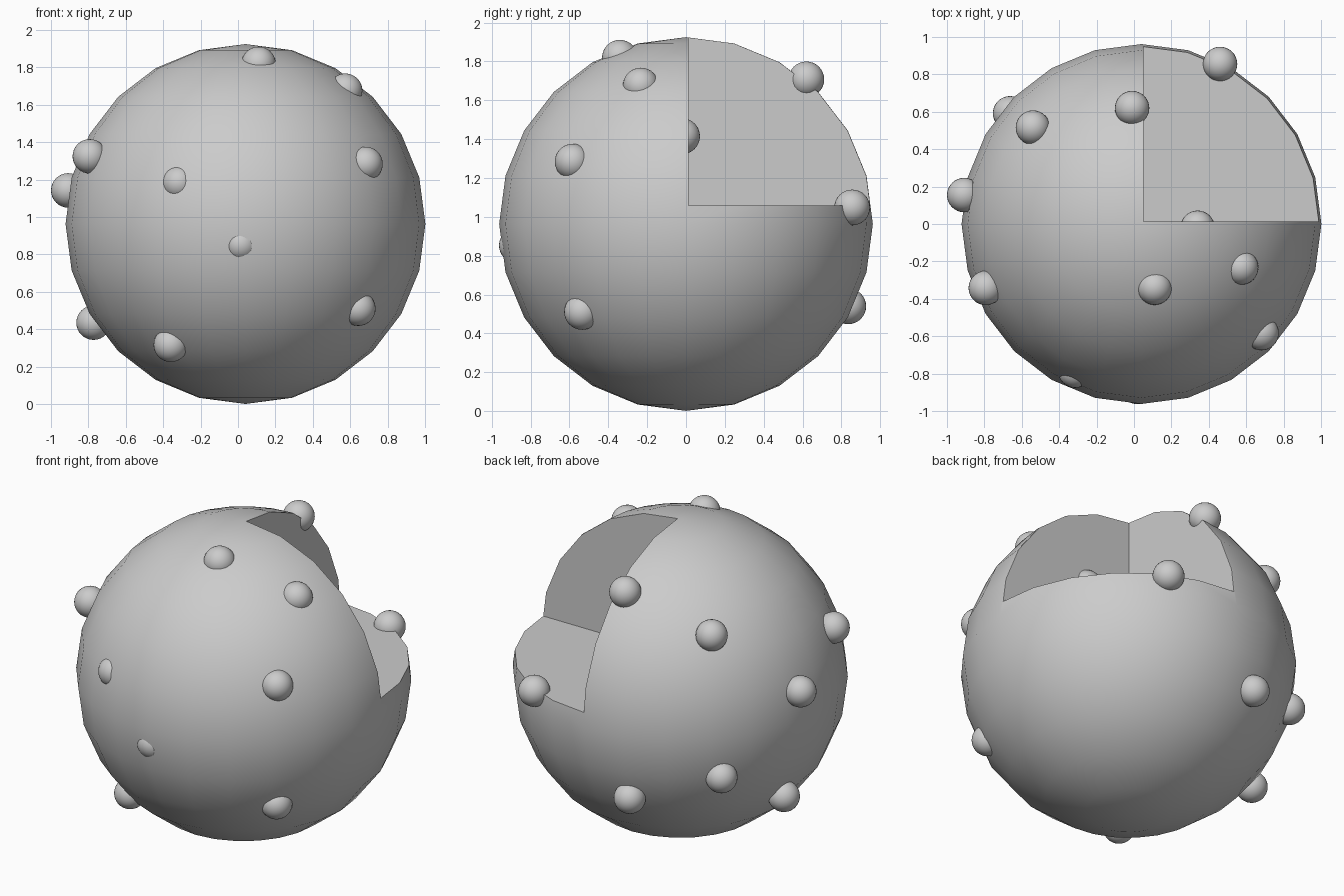
import bpy
from mathutils import Vector

if "Cube" in bpy.data.objects:
    bpy.data.objects.remove(bpy.data.objects["Cube"])

CENTRE = Vector((0.04, 0.0, 0.963))
R_BALL = 0.092


def ball(name, loc, radius, seg, rings):
    bpy.ops.mesh.primitive_uv_sphere_add(segments=seg, ring_count=rings, radius=radius, location=loc)
    ob = bpy.context.object
    ob.name = name
    return ob


# Main body: low segment sphere with one octant cut away
body = ball("body_sphere", CENTRE, 0.962, 24, 12)
bpy.ops.mesh.primitive_cube_add(size=2, location=(1.05, 1.013, 2.057))
cutter = bpy.context.object
cutter.name = "octant_cutter"
mod = body.modifiers.new("octant_cut", 'BOOLEAN')
mod.operation = 'DIFFERENCE'
mod.solver = 'EXACT'
mod.object = cutter
bpy.ops.object.select_all(action='DESELECT')
body.select_set(True)
bpy.context.view_layer.objects.active = body
bpy.ops.object.modifier_apply(modifier=mod.name)
bpy.data.objects.remove(cutter, do_unlink=True)
bpy.ops.object.shade_smooth_by_angle(angle=0.55)

# Surface balls: direction from the body centre, and distance of the ball centre
studs = [
    ((-0.05, 0.62, 0.745), 0.97),
    ((0.42, 0.855, 0.085), 0.957),
    ((0.07, -0.34, 0.855), 0.924),
    ((0.55, -0.24, 0.735), 0.92),
    ((0.66, -0.60, 0.33), 0.925),
    ((0.62, -0.55, -0.465), 0.925),
    ((-0.405, -0.57, -0.655), 0.945),
    ((-0.38, -0.84, 0.235), 0.888),
    ((-0.025, -0.95, -0.12), 0.878),
    ((-0.84, -0.345, 0.365), 0.97),
    ((-0.95, 0.155, 0.18), 0.977),
    ((-0.816, 0.127, -0.53), 0.977),
    ((-0.58, 0.515, 0.573), 0.965),
    ((-0.70, 0.59, -0.26), 0.955),
    ((-0.233, 0.838, -0.425), 0.965),
]
for i, (d, dist) in enumerate(studs):
    ball(f"surface_ball_{i + 1}", CENTRE + Vector(d).normalized() * dist, R_BALL, 32, 16)
    bpy.ops.object.shade_smooth()

# Inner ball showing through the cut wall
ball("inner_ball", (0.34, -0.02, 1.415), R_BALL, 32, 16)
bpy.ops.object.shade_smooth()
